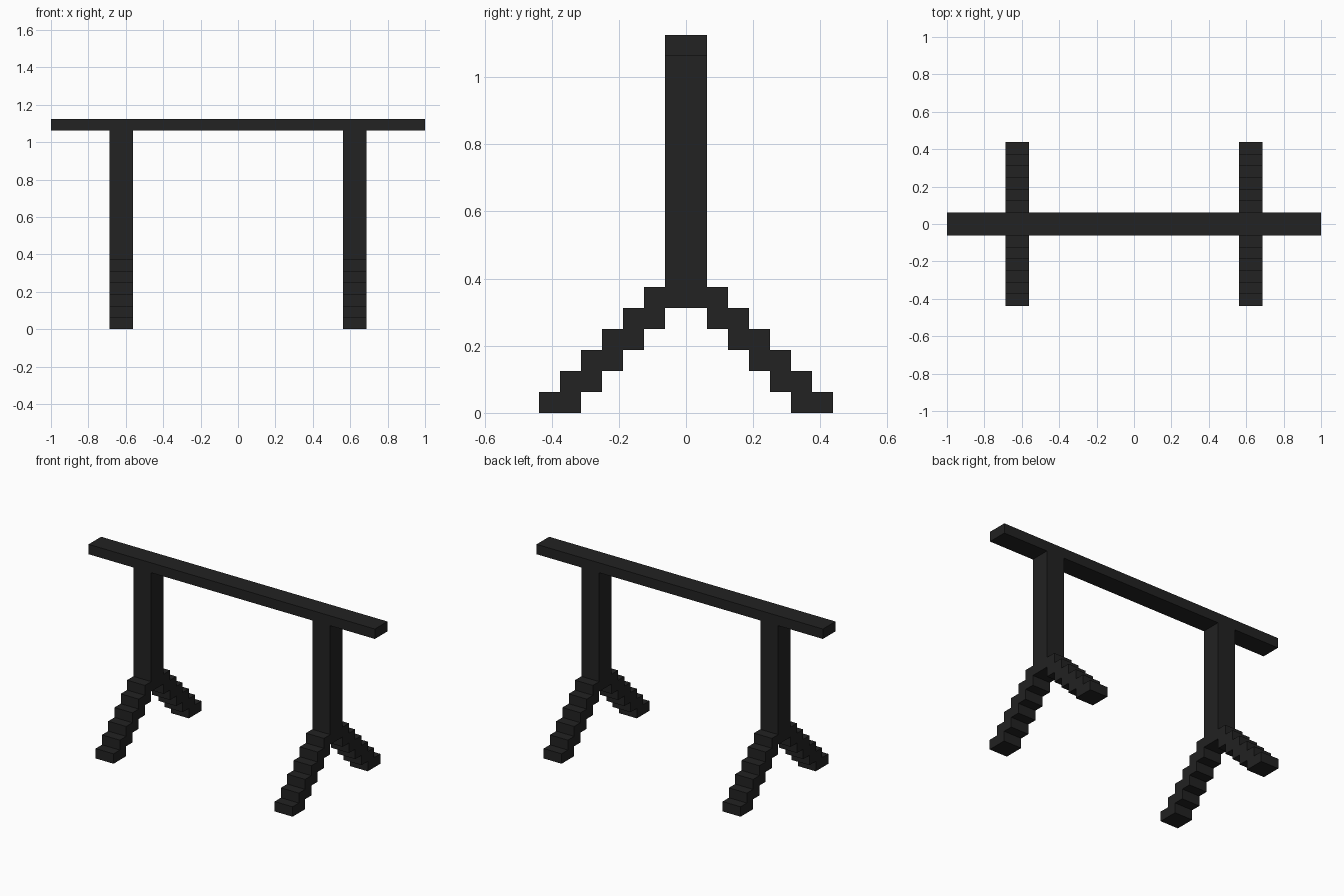
import bpy
import bmesh

if "Cube" in bpy.data.objects:
    bpy.data.objects.remove(bpy.data.objects["Cube"], do_unlink=True)

U = 0.0625          # block size that every part is built on
STEPS = 6           # blocks in each stepped foot
POST_TOP = 17       # post height in blocks

# Single near-black colour
black = bpy.data.materials.new("charcoal_black")
black.use_nodes = True
colour = (0.016, 0.016, 0.016, 1.0)
black.diffuse_color = colour
black.node_tree.nodes["Principled BSDF"].inputs["Base Color"].default_value = colour


def extrude_profile(name, profile, x0, x1):
    """Extrude a closed (y, z) outline along x from x0 to x1."""
    bm = bmesh.new()
    face = bm.faces.new([bm.verts.new((x0, y, z)) for y, z in profile])
    result = bmesh.ops.extrude_face_region(bm, geom=[face], use_keep_orig=True)
    moved = [g for g in result["geom"] if isinstance(g, bmesh.types.BMVert)]
    bmesh.ops.translate(bm, verts=moved, vec=(x1 - x0, 0, 0))
    bmesh.ops.recalc_face_normals(bm, faces=bm.faces[:])
    mesh = bpy.data.meshes.new(name)
    bm.to_mesh(mesh)
    bm.free()
    mesh.materials.append(black)
    obj = bpy.data.objects.new(name, mesh)
    bpy.context.collection.objects.link(obj)
    return obj


# Half outline of a trestle: down the underside, up the steps, up the post
half = []
for k in reversed(range(STEPS - 1)):
    half += [(5 - k, k + 1), (5 - k, k)]
for k in range(STEPS):
    half += [(7 - k, k), (7 - k, k + 1)]
half += [(1, STEPS), (1, POST_TOP)]

# Mirror it front to back into the whole outline
outline = half + [(-y, z) for y, z in reversed(half)]
outline = [(y * U, z * U) for y, z in outline]

# Two trestles, each a post on a pair of stepped feet
for name, centre in (("right_trestle", -10 * U), ("left_trestle", 10 * U)):
    extrude_profile(name, outline, centre - U, centre + U)

# Long top rail resting on both posts
z0, z1 = POST_TOP * U, (POST_TOP + 1) * U
extrude_profile("top_rail", [(-U, z0), (U, z0), (U, z1), (-U, z1)], -1.0, 1.0)
